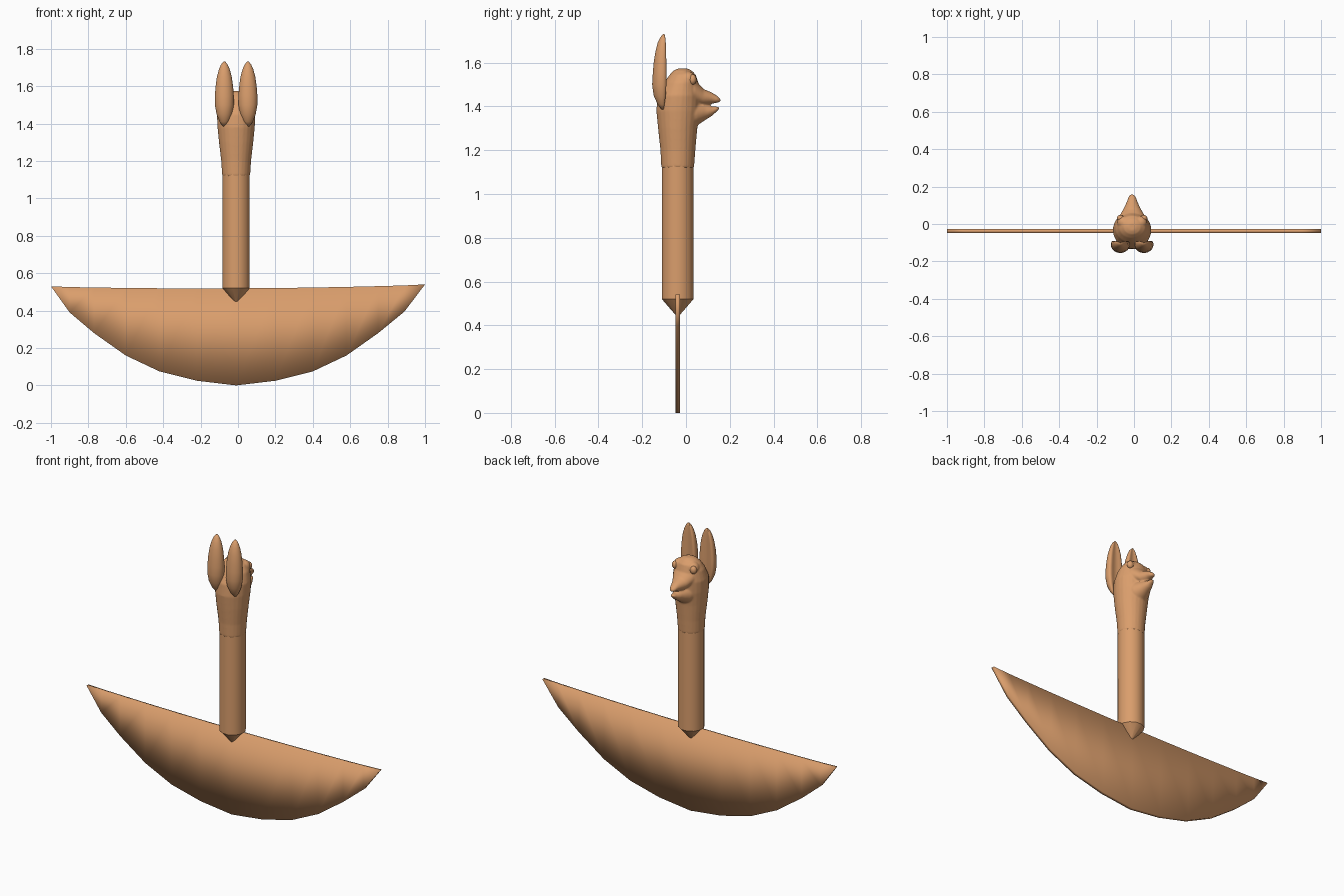
import bpy, bmesh
from math import sin, cos, pi, radians
from mathutils import Vector

if "Cube" in bpy.data.objects:
    bpy.data.objects.remove(bpy.data.objects["Cube"])

CX, CY = -0.01, -0.038
wood = bpy.data.materials.new("carved_wood")
wood.diffuse_color = (0.7, 0.34, 0.15, 1)
wood.use_nodes = True
wood.node_tree.nodes["Principled BSDF"].inputs["Base Color"].default_value = wood.diffuse_color


def finish(bm, name, angle=None):
    bmesh.ops.recalc_face_normals(bm, faces=bm.faces)
    me = bpy.data.meshes.new(name)
    bm.to_mesh(me)
    bm.free()
    me.materials.append(wood)
    ob = bpy.data.objects.new(name, me)
    bpy.context.collection.objects.link(ob)
    bpy.context.view_layer.objects.active = ob
    bpy.ops.object.select_all(action='DESELECT')
    ob.select_set(True)
    if angle:
        bpy.ops.object.shade_smooth_by_angle(angle=radians(angle))
    else:
        bpy.ops.object.shade_smooth()
    return ob


def loft(bm, rings, axis='z', n=24, cx=CX, dent=0.0):
    """Elliptical rings: (position, centre, half width, half depth)."""
    loops = []
    for p, c, rx, rd in rings:
        loop = []
        for i in range(n):
            a = 2 * pi * (i + 0.5) / n
            d = rd * sin(a)
            if sin(a) > 0:
                d -= dent * rd * sin(a) ** 3
            x = cx + rx * cos(a)
            loop.append(bm.verts.new((x, c + d, p) if axis == 'z' else (x, p, c + d)))
        loops.append(loop)
    for a, b in zip(loops, loops[1:]):
        for i in range(n):
            j = (i + 1) % n
            bm.faces.new((a[i], a[j], b[j], b[i]))
    bm.faces.new(loops[0])
    bm.faces.new(loops[-1])


# crescent blade: thin plate with a curved lower edge
lower = [(-.9, .39), (-.77, .28), (-.6, .16), (-.42, .075), (-.22, .025), (-.01, .0),
         (.2, .025), (.4, .075), (.58, .16), (.75, .28), (.89, .395)]
bm = bmesh.new()
sides = []
for y in (CY - .01, CY + .01):
    left, right = bm.verts.new((-1, y, .53)), bm.verts.new((1, y, .54))
    bot = [bm.verts.new((x, y, z)) for x, z in lower]
    top = [bm.verts.new((x, y, .519 + .005 * x + .014 * x * x)) for x, z in lower]
    for i in range(len(lower) - 1):
        bm.faces.new((bot[i], bot[i + 1], top[i + 1], top[i]))
    bm.faces.new((left, bot[0], top[0]))
    bm.faces.new((right, bot[-1], top[-1]))
    sides.append([left] + bot + [right] + top[::-1])
a, b = sides
for i in range(len(a)):
    j = (i + 1) % len(a)
    bm.faces.new((a[i], a[j], b[j], b[i]))
finish(bm, "blade")

# handle: faceted shaft with a pointed lower end
bm = bmesh.new()
loft(bm, [(.445, CY, .008, .008), (.52, CY, .075, .075), (1.14, CY, .075, .075)], n=12)
finish(bm, "handle", 35)

# animal head: neck and skull, muzzle and lower jaw fused together
bm = bmesh.new()
loft(bm, [(1.12, CY, .075, .075), (1.2, -.037, .08, .08), (1.3, -.038, .092, .09),
          (1.38, -.036, .1, .1), (1.45, -.032, .103, .098), (1.51, -.022, .09, .078),
          (1.545, -.015, .07, .06), (1.565, -.015, .045, .04), (1.574, -.015, .02, .02)])
loft(bm, [(-.02, 1.48, .085, .07), (.04, 1.468, .07, .055), (.08, 1.442, .047, .038),
          (.12, 1.438, .028, .025), (.145, 1.432, .02, .015), (.158, 1.428, .009, .007)], 'y')
loft(bm, [(-.01, 1.38, .085, .085), (.05, 1.368, .06, .056), (.09, 1.374, .037, .035),
          (.12, 1.379, .024, .021), (.142, 1.389, .015, .011), (.152, 1.393, .007, .005)], 'y')
# brow bumps around the eyes
for s in (-1, 1):
    r = bmesh.ops.create_icosphere(bm, subdivisions=3, radius=.036)
    bmesh.ops.translate(bm, verts=r['verts'], vec=(CX + s * .045, .008, 1.525))
head = finish(bm, "head")
rm = head.modifiers.new("fuse", 'REMESH')
rm.mode = 'VOXEL'
rm.voxel_size = .005
rm.use_smooth_shade = True
sm = head.modifiers.new("soften", 'SMOOTH')
sm.factor = .5
sm.iterations = 6

for s, side in ((-1, "left"), (1, "right")):
    # long hollowed ear
    bm = bmesh.new()
    loft(bm, [(1.385, -.105, .008, .006), (1.41, -.108, .026, .022), (1.45, -.11, .042, .038),
              (1.5, -.11, .051, .045), (1.55, -.109, .051, .043), (1.6, -.108, .047, .04),
              (1.65, -.106, .04, .034), (1.69, -.104, .029, .026), (1.715, -.102, .018, .016),
              (1.731, -.1, .005, .005)], cx=CX + s * .063, dent=.7)
    finish(bm, side + "_ear")
    # eyeball
    bm = bmesh.new()
    bmesh.ops.create_uvsphere(bm, u_segments=20, v_segments=12, radius=1)
    for v in bm.verts:
        v.co = Vector((v.co.x * .02, v.co.y * .018, v.co.z * .024))
    bmesh.ops.translate(bm, verts=bm.verts, vec=(CX + s * .062, .03, 1.523))
    finish(bm, side + "_eye")
